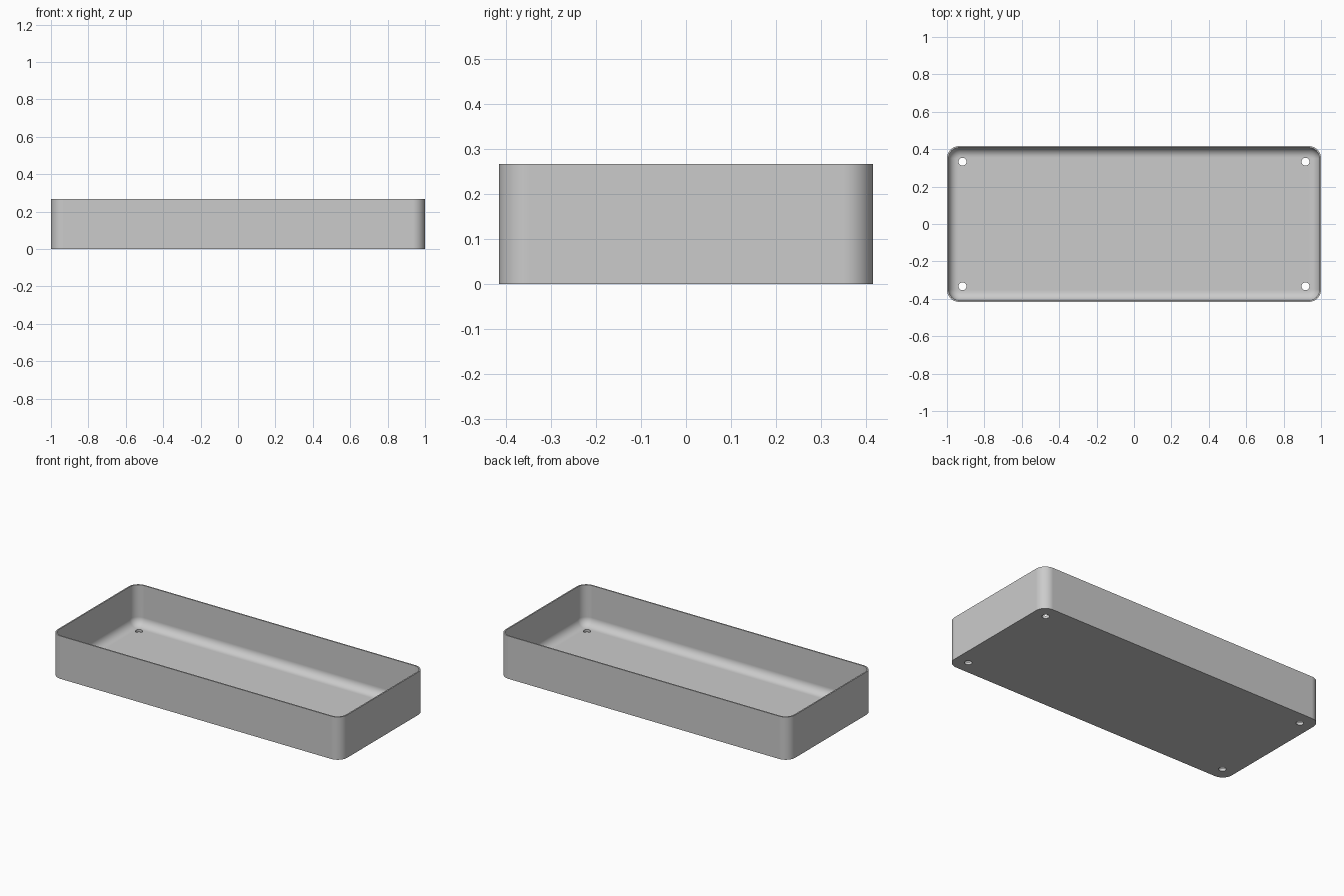
import bpy, bmesh
from math import sin, cos, pi, radians

if "Cube" in bpy.data.objects:
    bpy.data.objects.remove(bpy.data.objects["Cube"], do_unlink=True)

# Main dimensions
HALF_X, HALF_Y, HEIGHT = 1.0, 0.4165, 0.267
CORNER, WALL, FLOOR, FILLET = 0.066, 0.0083, 0.0167, 0.05
HOLE_X, HOLE_Y, HOLE_R = 0.917, 0.333, 0.021
CORNER_STEPS, FILLET_STEPS, HOLE_SIDES = 10, 10, 32

grey = bpy.data.materials.new("light grey")
grey.use_nodes = True
colour = (0.6, 0.6, 0.6, 1)
grey.diffuse_color = colour
grey.node_tree.nodes["Principled BSDF"].inputs["Base Color"].default_value = colour

bm = bmesh.new()


def rounded_loop(inset, z):
    """Rounded rectangle, moved in from the outside by inset."""
    r = CORNER - inset
    verts = []
    for i, (sx, sy) in enumerate([(1, 1), (-1, 1), (-1, -1), (1, -1)]):
        for k in range(CORNER_STEPS + 1):
            a = (i + k / CORNER_STEPS) * pi / 2
            verts.append(bm.verts.new((sx * (HALF_X - CORNER) + r * cos(a),
                                       sy * (HALF_Y - CORNER) + r * sin(a), z)))
    return verts


def hole_loop(x, y, z):
    angles = [2 * pi * k / HOLE_SIDES for k in range(HOLE_SIDES)]
    return [bm.verts.new((x + HOLE_R * cos(a), y + HOLE_R * sin(a), z)) for a in angles]


def bridge(a, b):
    n = len(a)
    for i in range(n):
        j = (i + 1) % n
        bm.faces.new((a[i], a[j], b[j], b[i]))


def edges_of(loop):
    found = []
    for a, b in zip(loop, loop[1:] + loop[:1]):
        found.append(bm.edges.get((a, b)) or bm.edges.new((a, b)))
    return found


# Walls: up the outside, over the rim, down the inside and round the fillet
loops = [rounded_loop(0, 0), rounded_loop(0, HEIGHT), rounded_loop(WALL, HEIGHT)]
for k in range(FILLET_STEPS + 1):
    a = k / FILLET_STEPS * pi / 2
    loops.append(rounded_loop(WALL + FILLET * (1 - cos(a)),
                              FLOOR + FILLET * (1 - sin(a))))
for lower, upper in zip(loops, loops[1:]):
    bridge(lower, upper)

# Screw holes through the floor
bottom_edges, top_edges = edges_of(loops[0]), edges_of(loops[-1])
for sx in (-1, 1):
    for sy in (-1, 1):
        low = hole_loop(sx * HOLE_X, sy * HOLE_Y, 0)
        high = hole_loop(sx * HOLE_X, sy * HOLE_Y, FLOOR)
        bridge(low, high)
        bottom_edges += edges_of(low)
        top_edges += edges_of(high)

# Floor, underside and top, around the holes
for edges in (bottom_edges, top_edges):
    bmesh.ops.triangle_fill(bm, edges=edges, use_beauty=True)
bmesh.ops.recalc_face_normals(bm, faces=bm.faces[:])

mesh = bpy.data.meshes.new("tray")
bm.to_mesh(mesh)
bm.free()
mesh.materials.append(grey)
tray = bpy.data.objects.new("tray", mesh)
bpy.context.collection.objects.link(tray)

# Smooth corners and fillet, crisp rim and holes
bpy.context.view_layer.objects.active = tray
tray.select_set(True)
bpy.ops.object.shade_smooth_by_angle(angle=radians(35))
weighted = tray.modifiers.new("flat_face_normals", 'WEIGHTED_NORMAL')
weighted.keep_sharp = True
